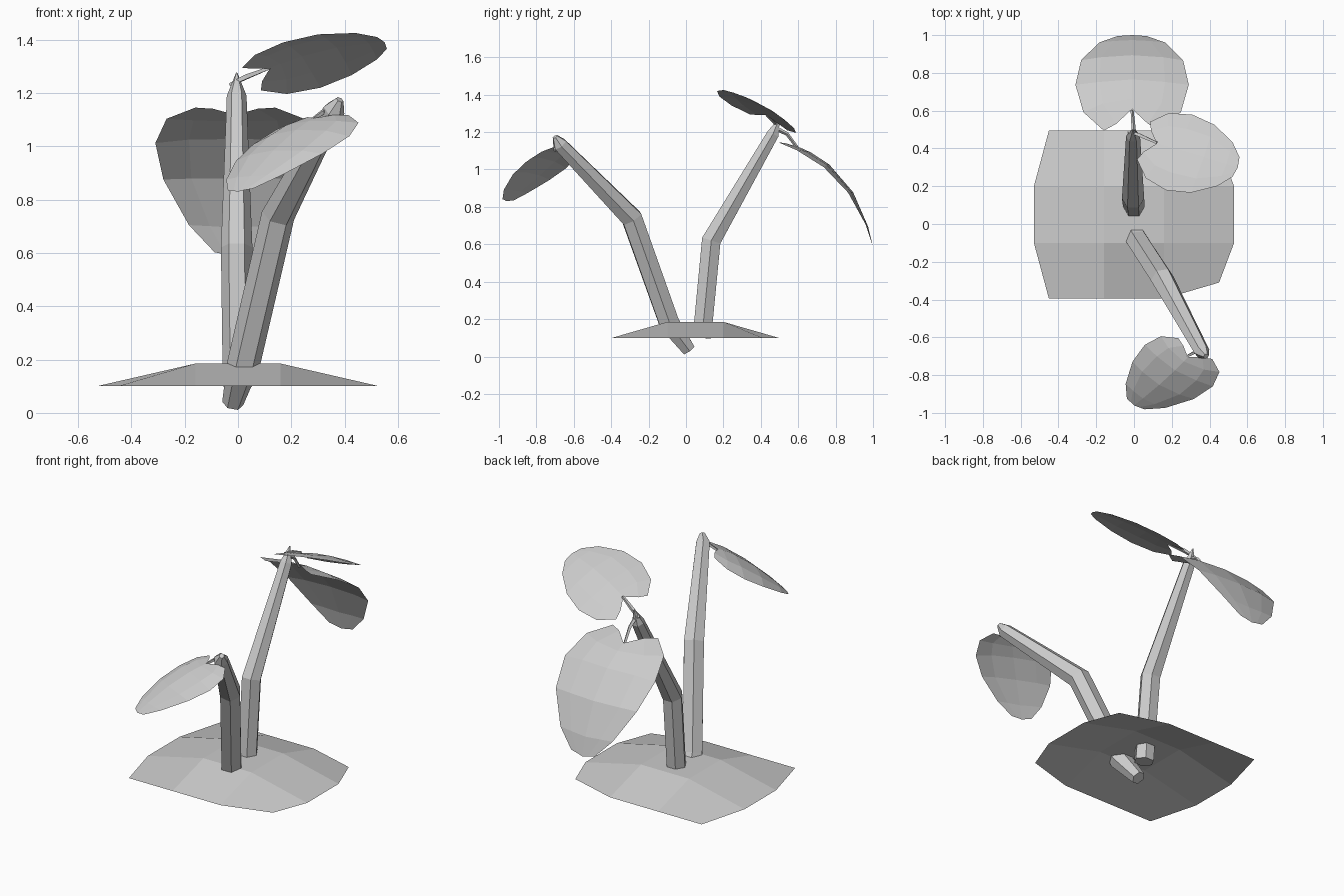
import bpy, math
from mathutils import Vector as V

if "Cube" in bpy.data.objects:
    bpy.data.objects.remove(bpy.data.objects["Cube"])


def make(name, verts, faces):
    me = bpy.data.meshes.new(name)
    me.from_pydata([tuple(v) for v in verts], [], faces)
    me.validate()
    me.update()
    ob = bpy.data.objects.new(name, me)
    bpy.context.collection.objects.link(ob)
    return ob


def grid_faces(rows, cols):
    return [(r * cols + c, r * cols + c + 1, (r + 1) * cols + c + 1, (r + 1) * cols + c)
            for r in range(rows - 1) for c in range(cols - 1)]


def tube(name, path, radii, sides=6):
    """Faceted tube along a path, one ring square to the bend at each point."""
    pts = [V(p) for p in path]
    verts, n = [], len(pts)
    for i, p in enumerate(pts):
        a = (p - pts[i - 1]).normalized() if i else V()
        b = (pts[i + 1] - p).normalized() if i < n - 1 else V()
        d = (a + b).normalized()
        s = (V((1, 0, 0)) - d * d.x).normalized()
        t = d.cross(s)
        for k in range(sides):
            w = 2 * math.pi * k / sides
            verts.append(p + radii[i] * (s * math.cos(w) + t * math.sin(w)))
    faces = [(i * sides + k, i * sides + (k + 1) % sides,
              (i + 1) * sides + (k + 1) % sides, (i + 1) * sides + k)
             for i in range(n - 1) for k in range(sides)]
    faces.append(tuple(reversed(range(sides))))
    faces.append(tuple(range((n - 1) * sides, n * sides)))
    return make(name, verts, faces)


# Half of a heart-shaped leaf: each row lists (across, along) from edge to midrib
HALF_LEAF = [
    [(.50, .00), (.28, .04), (0, .14)],
    [(.86, .14), (.52, .19), (0, .22)],
    [(1.0, .37), (.58, .37), (0, .38)],
    [(.90, .62), (.55, .63), (0, .64)],
    [(.58, .86), (.32, .87), (0, .88)],
    [(.26, .98), (.12, .99), (0, 1.0)],
]


def leaf(name, base, mid, tip, side, droop):
    """Leaf sheet bent along a spine through three points, edges drooping."""
    base, mid, tip, side = V(base), V(mid), V(tip), V(side)
    ctrl = 2 * mid - (base + tip) / 2
    up = side.cross(tip - base).normalized()
    if up.z < 0:
        up = -up
    verts = []
    for half in HALF_LEAF:
        row = [(-u, v) for u, v in half] + half[1::-1]
        for u, v in row:
            p = base * (1 - v) ** 2 + ctrl * 2 * v * (1 - v) + tip * v * v
            verts.append(p + side * u - up * droop * u * u)
    faces = grid_faces(len(HALF_LEAF), 5)
    if side.cross(tip - base).z < 0:
        faces = [f[::-1] for f in faces]
    return make(name, verts, faces)


# Soil mound: open sheet with pulled-in corners and a raised middle
xs, ys = (-.53, -.16, .16, .53), (-.48, -.10, .20, .58)
soil = []
for j, y in enumerate(ys):
    for i, x in enumerate(xs):
        ei, ej = i in (0, 3), j in (0, 3)
        if ei and ej:
            x *= .85
            y += .085 if j == 0 else -.085
        soil.append((x, y, .10 if ei or ej else .185))
make("soil_mound", soil, grid_faces(4, 4))

# Stems
tube("tall_stem", [(0, .085, .10), (-.005, .135, .62), (-.005, .465, 1.19), (-.005, .50, 1.275)],
     [.057, .059, .037, .003])
tube("short_stem", [(-.02, .015, .035), (.02, -.09, .18), (.15, -.29, .74),
                    (.36, -.675, 1.135), (.382, -.70, 1.175)],
     [.04, .062, .063, .042, .015])

# Leaves
leaf("back_leaf", (-.01, .50, 1.15), (-.01, .83, .965), (-.01, 1.0, .585), (.30, 0, 0), .03)
leaf("upper_leaf", (.05, .445, 1.26), (.30, .375, 1.355), (.55, .30, 1.39), (.07, .20, -.085), .035)
leaf("front_leaf", (.32, -.665, 1.12), (.18, -.81, 1.03), (.0, -.96, .83), (.18, -.11, .015), .05)

# Thin leaf stalks
tube("back_leaf_stalk", [(0, .48, 1.22), (-.005, .54, 1.19), (-.01, .60, 1.11)], [.012, .01, .008], 4)
tube("upper_leaf_stalk", [(-.03, .49, 1.23), (.03, .47, 1.26), (.12, .43, 1.295)], [.008, .012, .008], 4)
tube("front_leaf_stalk", [(.365, -.68, 1.14), (.32, -.68, 1.13), (.28, -.70, 1.10)], [.012, .01, .008], 4)
